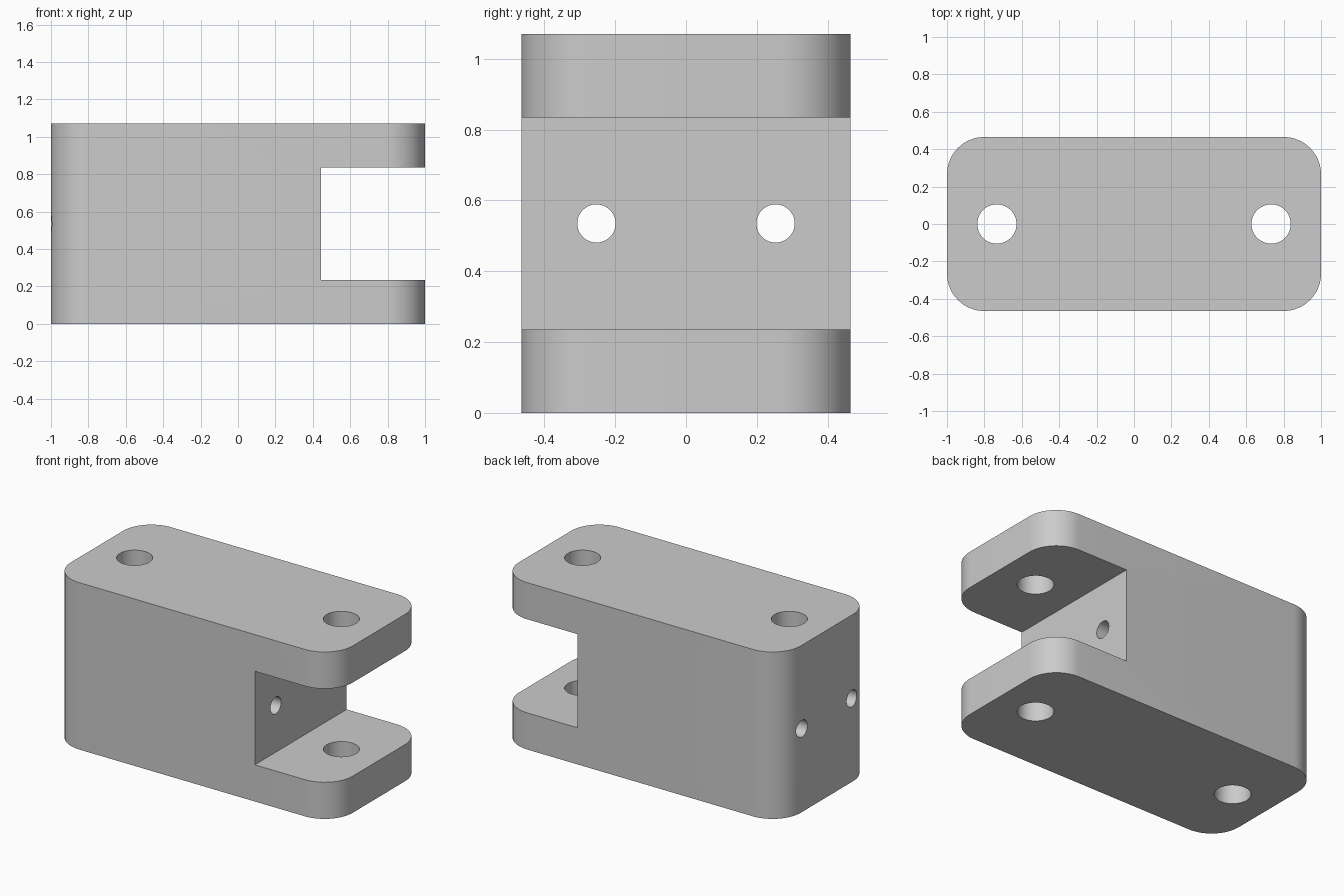
import bpy, bmesh
from math import pi, radians, sin, cos
from mathutils import Matrix

old = bpy.data.objects.get("Cube")
if old:
    bpy.data.objects.remove(old, do_unlink=True)

LENGTH, WIDTH, HEIGHT = 2.0, 0.93, 1.07
CORNER = 0.2
SLOT_X, SLOT_LOW, SLOT_HIGH = 0.445, 0.235, 0.835

grey = bpy.data.materials.new("plain grey")
grey.use_nodes = True
colour = (0.6, 0.6, 0.6, 1)
grey.diffuse_color = colour
grey.node_tree.nodes["Principled BSDF"].inputs["Base Color"].default_value = colour


def make_object(name, bm):
    bmesh.ops.recalc_face_normals(bm, faces=bm.faces)
    mesh = bpy.data.meshes.new(name)
    bm.to_mesh(mesh)
    bm.free()
    mesh.materials.append(grey)
    obj = bpy.data.objects.new(name, mesh)
    bpy.context.collection.objects.link(obj)
    return obj


def rounded_block(name, steps=16):
    bm = bmesh.new()
    cx, cy = LENGTH / 2 - CORNER, WIDTH / 2 - CORNER
    ring = []
    for k, (sx, sy) in enumerate([(1, 1), (-1, 1), (-1, -1), (1, -1)]):
        for i in range(steps + 1):
            a = (k + i / steps) * pi / 2
            ring.append(bm.verts.new((sx * cx + CORNER * cos(a), sy * cy + CORNER * sin(a), 0)))
    base = bm.faces.new(ring)
    top = bmesh.ops.extrude_face_region(bm, geom=[base])["geom"]
    bmesh.ops.translate(bm, vec=(0, 0, HEIGHT),
                        verts=[v for v in top if isinstance(v, bmesh.types.BMVert)])
    return make_object(name, bm)


def drill(name, radius, centre, axis):
    bm = bmesh.new()
    turn = Matrix.Rotation(pi / 2, 4, 'Y') if axis == 'X' else Matrix.Identity(4)
    bmesh.ops.create_cone(bm, cap_ends=True, segments=48, radius1=radius, radius2=radius,
                          depth=3, matrix=Matrix.Translation(centre) @ turn)
    return make_object(name, bm)


def slot_cutter():
    bm = bmesh.new()
    size = Matrix.Diagonal((1, 2, SLOT_HIGH - SLOT_LOW, 1))
    place = Matrix.Translation((SLOT_X + 0.5, 0, (SLOT_LOW + SLOT_HIGH) / 2))
    # Reach past the end face of the block
    size[0][0] = 1.0
    bmesh.ops.create_cube(bm, size=1, matrix=place @ size)
    return make_object("slot_cutter", bm)


# Block, open fork at one end, two upright pin holes, two long bolt holes
body = rounded_block("fork_block")
cutters = [slot_cutter()]
for side in (-1, 1):
    cutters.append(drill("pin_hole_cutter", 0.105, (side * 0.733, 0, HEIGHT / 2), 'Z'))
    cutters.append(drill("bolt_hole_cutter", 0.054, (0, side * 0.253, HEIGHT / 2), 'X'))

bpy.ops.object.select_all(action='DESELECT')
bpy.context.view_layer.objects.active = body
body.select_set(True)
for cutter in cutters:
    cut = body.modifiers.new("cut", 'BOOLEAN')
    cut.operation = 'DIFFERENCE'
    cut.solver = 'EXACT'
    cut.object = cutter
    bpy.ops.object.modifier_apply(modifier=cut.name)
for cutter in cutters:
    bpy.data.objects.remove(cutter, do_unlink=True)

bpy.ops.object.shade_smooth_by_angle(angle=radians(30))
